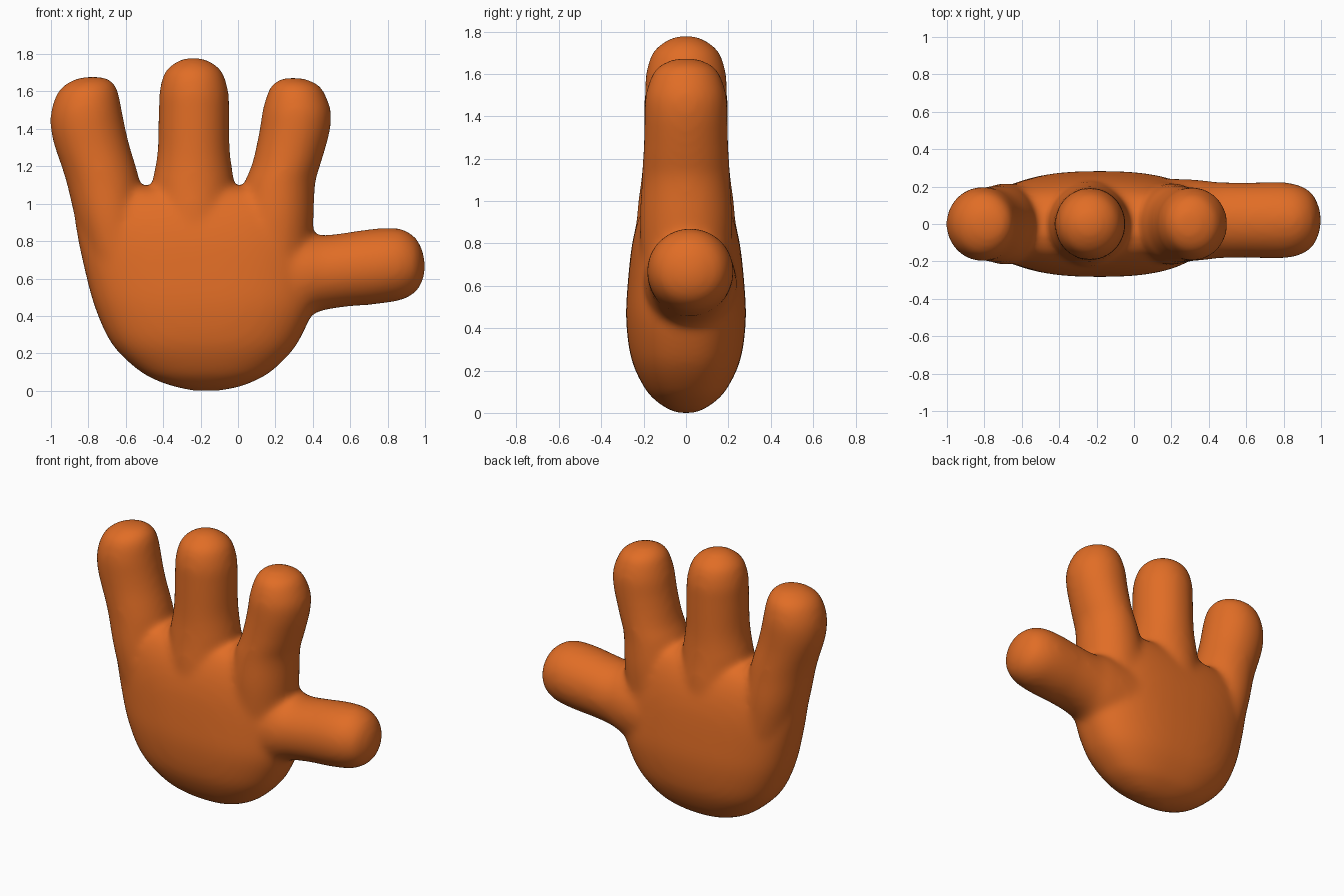
import bpy, bmesh, math
from mathutils import Vector

SIDES, STEPS = 48, 6


def smooth_rows(rows):
    """Catmull-Rom interpolation through the cross-section rows."""
    pts = [Vector(r) for r in rows]
    out = []
    for i in range(len(pts) - 1):
        a, b = pts[max(i - 1, 0)], pts[i]
        c, d = pts[i + 1], pts[min(i + 2, len(pts) - 1)]
        for k in range(STEPS):
            t = k / STEPS
            out.append(0.5 * (2 * b + (c - a) * t + (2 * a - 5 * b + 4 * c - d) * t * t
                              + (3 * b - a - 3 * c + d) * t ** 3))
    return out + [pts[-1]]


def loft(bm, rows, along_x=False, power=2.0, y_mid=0.0, grow=0.004):
    """Closed tube; each row is (position, low edge, high edge, half depth)."""
    rings = []
    for pos, lo, hi, dep in smooth_rows(rows):
        ring = []
        for s in range(SIDES):
            a = 2 * math.pi * s / SIDES
            c, n = math.cos(a), math.sin(a)
            u = math.copysign(abs(c) ** (2 / power), c)
            v = math.copysign(abs(n) ** (2 / power), n)
            w = (lo + hi) / 2 + u * ((hi - lo) / 2 + grow)
            y = y_mid + v * (dep + grow)
            ring.append(bm.verts.new((pos, y, w) if along_x else (w, y, pos)))
        rings.append(ring)
    for r, q in zip(rings, rings[1:]):
        for s in range(SIDES):
            t = (s + 1) % SIDES
            bm.faces.new((r[s], r[t], q[t], q[s]))
    bm.faces.new(rings[0][::-1])
    bm.faces.new(rings[-1])


bm = bmesh.new()

# palm
loft(bm, [(0.0, -0.24, -0.10, 0.04), (0.02, -0.33, 0.0, 0.085), (0.05, -0.42, 0.08, 0.13),
          (0.1, -0.515, 0.17, 0.18), (0.2, -0.63, 0.275, 0.235), (0.3, -0.70, 0.34, 0.264),
          (0.45, -0.763, 0.40, 0.279), (0.6, -0.805, 0.41, 0.272), (0.8, -0.85, 0.40, 0.25),
          (0.95, -0.872, 0.385, 0.21), (1.05, -0.86, 0.37, 0.15), (1.09, -0.84, 0.34, 0.07)],
     power=2.5)

# outer finger
loft(bm, [(0.6, -0.78, -0.45, 0.2), (0.9, -0.862, -0.50, 0.215), (1.1, -0.91, -0.525, 0.205),
          (1.2, -0.94, -0.55, 0.2), (1.3, -0.975, -0.58, 0.195), (1.4, -0.998, -0.605, 0.195),
          (1.5, -0.995, -0.625, 0.192), (1.6, -0.958, -0.645, 0.165),
          (1.65, -0.90, -0.672, 0.115), (1.678, -0.83, -0.72, 0.05)])

# middle finger
loft(bm, [(0.6, -0.42, -0.06, 0.22), (0.9, -0.45, -0.03, 0.23), (1.1, -0.455, -0.025, 0.208),
          (1.2, -0.438, -0.037, 0.198), (1.3, -0.425, -0.048, 0.193), (1.5, -0.42, -0.05, 0.19),
          (1.6, -0.417, -0.055, 0.186), (1.7, -0.39, -0.085, 0.155),
          (1.75, -0.34, -0.135, 0.1), (1.78, -0.28, -0.2, 0.04)])

# inner finger
loft(bm, [(0.6, 0.0, 0.38, 0.2), (0.9, 0.0, 0.40, 0.215), (1.1, 0.035, 0.408, 0.205),
          (1.2, 0.075, 0.435, 0.2), (1.3, 0.1, 0.465, 0.195), (1.4, 0.12, 0.49, 0.193),
          (1.5, 0.135, 0.493, 0.188), (1.6, 0.165, 0.455, 0.155),
          (1.64, 0.19, 0.42, 0.12), (1.672, 0.24, 0.345, 0.05)])

# thumb
loft(bm, [(0.15, 0.32, 0.87, 0.22), (0.35, 0.39, 0.85, 0.212), (0.45, 0.432, 0.828, 0.2),
          (0.6, 0.455, 0.845, 0.197), (0.7, 0.462, 0.86, 0.2), (0.8, 0.475, 0.867, 0.2),
          (0.88, 0.49, 0.86, 0.185), (0.95, 0.53, 0.815, 0.145),
          (0.985, 0.585, 0.75, 0.08), (1.0, 0.635, 0.69, 0.03)],
     along_x=True, y_mid=0.02)

bmesh.ops.recalc_face_normals(bm, faces=bm.faces)
mesh = bpy.data.meshes.new("hand")
bm.to_mesh(mesh)
bm.free()
hand = bpy.data.objects.new("hand", mesh)
bpy.context.collection.objects.link(hand)

orange = bpy.data.materials.new("orange")
orange.diffuse_color = (0.75, 0.153, 0.019, 1)
mesh.materials.append(orange)

# fuse the parts into one soft skin
remesh = hand.modifiers.new("fuse", "REMESH")
remesh.mode = "VOXEL"
remesh.voxel_size = 0.017
remesh.use_smooth_shade = True
soften = hand.modifiers.new("soften", "SMOOTH")
soften.factor = 0.5
soften.iterations = 24
bpy.context.view_layer.objects.active = hand
hand.select_set(True)
for name in ("fuse", "soften"):
    bpy.ops.object.modifier_apply(modifier=name)
bpy.ops.object.shade_smooth()
